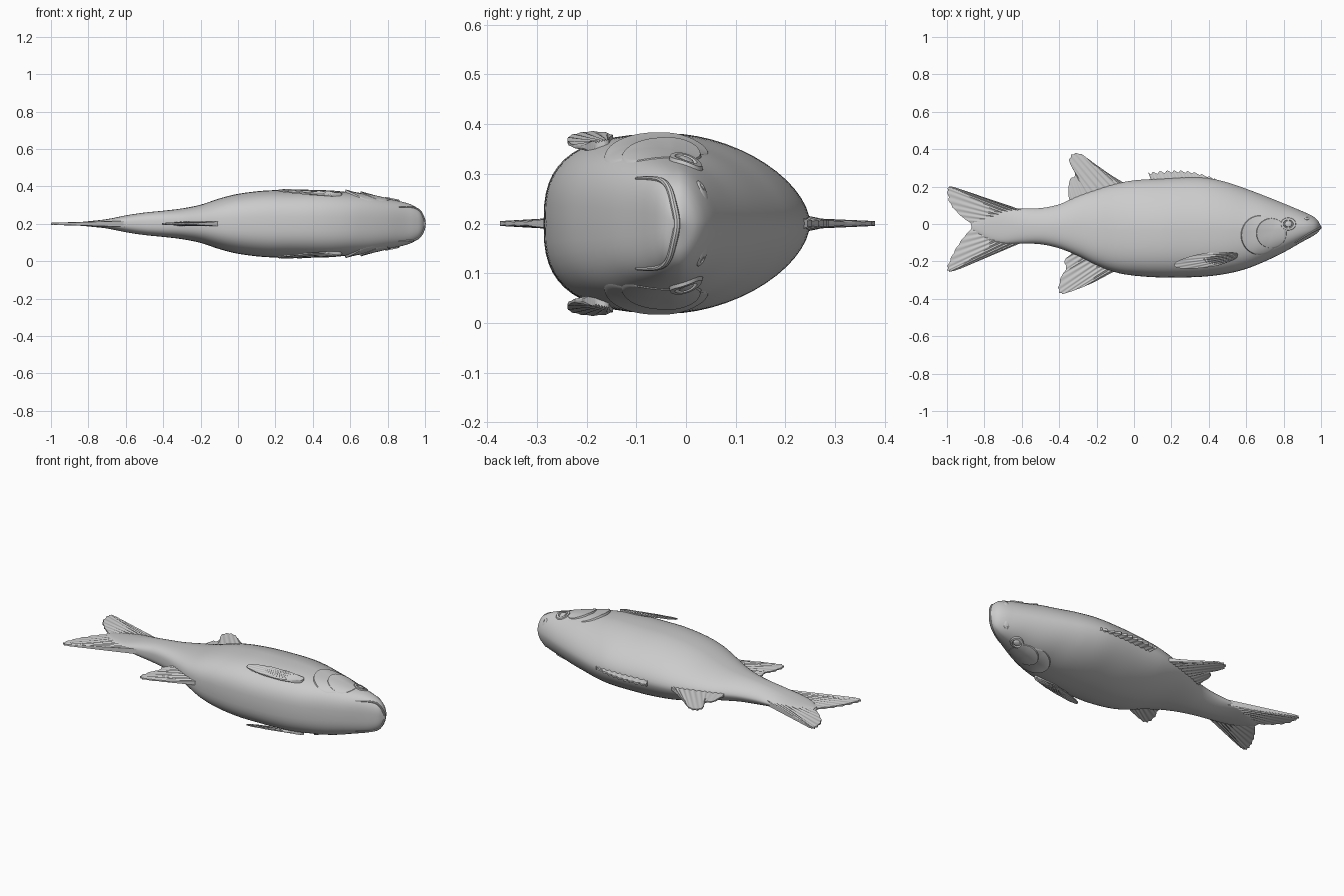
import bpy, bmesh, math
from mathutils import Vector

cube = bpy.data.objects.get("Cube")
if cube:
    bpy.data.objects.remove(cube, do_unlink=True)

ZC = 0.2  # height of the fish's plane of symmetry

grey = bpy.data.materials.new("plain grey")
grey.use_nodes = True
grey.diffuse_color = (0.6, 0.6, 0.6, 1)
grey.node_tree.nodes["Principled BSDF"].inputs["Base Color"].default_value = (0.6, 0.6, 0.6, 1)


def finish(name, bm, angle=40):
    bmesh.ops.recalc_face_normals(bm, faces=bm.faces)
    mesh = bpy.data.meshes.new(name)
    bm.to_mesh(mesh)
    bm.free()
    mesh.materials.append(grey)
    obj = bpy.data.objects.new(name, mesh)
    bpy.context.collection.objects.link(obj)
    bpy.ops.object.select_all(action='DESELECT')
    obj.select_set(True)
    bpy.context.view_layer.objects.active = obj
    bpy.ops.object.shade_smooth_by_angle(angle=math.radians(angle))
    return obj


# Body stations: x, back edge y, belly edge y, half width
STATIONS = [
    (-0.86, 0.015, -0.035, 0.008), (-0.78, 0.06, -0.085, 0.016), (-0.7, 0.085, -0.105, 0.025),
    (-0.6, 0.083, -0.105, 0.045), (-0.5, 0.085, -0.108, 0.06), (-0.4, 0.105, -0.13, 0.07),
    (-0.3, 0.15, -0.17, 0.082), (-0.2, 0.185, -0.22, 0.102), (-0.1, 0.215, -0.258, 0.135),
    (0.0, 0.233, -0.276, 0.16), (0.15, 0.243, -0.286, 0.178), (0.3, 0.25, -0.285, 0.18),
    (0.4, 0.245, -0.279, 0.181), (0.5, 0.222, -0.265, 0.178), (0.6, 0.188, -0.24, 0.168),
    (0.7, 0.15, -0.2, 0.157), (0.8, 0.11, -0.152, 0.135), (0.9, 0.068, -0.095, 0.112),
    (0.95, 0.045, -0.068, 0.09), (0.98, 0.022, -0.048, 0.06), (1.0, -0.012, -0.022, 0.008),
]
N_BACK, N_BELLY = 1.75, 2.8


def section(x):
    """Smoothly interpolated (back, belly, half width) at x."""
    x = min(max(x, STATIONS[0][0]), STATIONS[-1][0])
    i = next(k for k in range(len(STATIONS) - 1) if x <= STATIONS[k + 1][0])
    a, b = STATIONS[i], STATIONS[i + 1]
    p, q = STATIONS[max(i - 1, 0)], STATIONS[min(i + 2, len(STATIONS) - 1)]
    h = b[0] - a[0]
    t = (x - a[0]) / h
    out = []
    for k in (1, 2, 3):
        m0 = (b[k] - p[k]) / (b[0] - p[0]) * h
        m1 = (q[k] - a[k]) / (q[0] - a[0]) * h
        out.append((2*t**3 - 3*t*t + 1) * a[k] + (t**3 - 2*t*t + t) * m0
                   + (3*t*t - 2*t**3) * b[k] + (t**3 - t*t) * m1)
    return out


def middle(back, belly):
    return belly + 0.48 * (back - belly)


def half_width(x, y):
    back, belly, w = section(x)
    mid = middle(back, belly)
    t, n = ((y - mid) / (back - mid), N_BACK) if y > mid else ((mid - y) / (mid - belly), N_BELLY)
    return w * max(0.0, 1 - min(t, 1) ** n) ** (1 / n)


def spline(pts, t):
    """Point on a smooth curve through pts, t in 0..1."""
    f = t * (len(pts) - 1)
    i = min(int(f), len(pts) - 2)
    f -= i
    a, b = Vector(pts[i]), Vector(pts[i + 1])
    p, q = Vector(pts[max(i - 1, 0)]), Vector(pts[min(i + 2, len(pts) - 1)])
    return 0.5 * (2*a + (b - p)*f + (2*p - 5*a + 4*b - q)*f*f + (3*a - p - 3*b + q)*f**3)


# Body loft, round belly and narrower back, closer rings at the snout
bm = bmesh.new()
SEG, ROWS = 56, 100
rings = []
for r in range(ROWS + 1):
    s = r / ROWS
    x = -0.86 + 1.86 * math.sin(s * math.pi / 2) ** 1.0 if s > 0.7 else \
        -0.86 + 1.86 * math.sin(0.35 * math.pi) * s / 0.7
    back, belly, w = section(x)
    mid = middle(back, belly)
    ring = []
    for k in range(SEG):
        a = 2 * math.pi * k / SEG
        c, sn = math.cos(a), math.sin(a)
        n = N_BACK if sn > 0 else N_BELLY
        reach = back - mid if sn > 0 else mid - belly
        y = mid + math.copysign(reach * abs(sn) ** (2 / n), sn)
        ring.append(bm.verts.new((x, y, ZC + math.copysign(w * abs(c) ** (2 / n), c))))
    rings.append(ring)
for a, b in zip(rings, rings[1:]):
    for k in range(SEG):
        bm.faces.new((a[k], a[(k + 1) % SEG], b[(k + 1) % SEG], b[k]))
bm.faces.new(rings[0])
bm.faces.new(rings[-1])
finish("body", bm, 60)


def fin(name, root, tip, thick, rays, scallop=0.0, place=lambda x, y, z: (x, y, ZC + z)):
    """Ribbed fin spanned between a root curve and a tip curve."""
    bm = bmesh.new()
    nu, nv = rays * 6, 10
    grids = []
    for side in (1, -1):
        grid = []
        for i in range(nu + 1):
            u = i / nu
            a, b = spline(root, u), spline(tip, u)
            ray = math.cos(2 * math.pi * u * rays)
            col = []
            for j in range(nv + 1):
                v = j / nv
                p = a.lerp(b, v * (1 - scallop * (1 - ray) / 2))
                z = thick * (1 - 0.65 * v) * (0.8 + 0.2 * ray)
                col.append(bm.verts.new(place(p.x, p.y, side * z)))
            grid.append(col)
        grids.append(grid)
        for i in range(nu):
            for j in range(nv):
                bm.faces.new((grid[i][j], grid[i + 1][j], grid[i + 1][j + 1], grid[i][j + 1]))
    # Close the rim
    rims = [[g[i][0] for i in range(nu)] + [g[nu][j] for j in range(nv)]
            + [g[i][nv] for i in range(nu, 0, -1)] + [g[0][j] for j in range(nv, 0, -1)] for g in grids]
    for k in range(len(rims[0])):
        m = (k + 1) % len(rims[0])
        bm.faces.new((rims[0][k], rims[0][m], rims[1][m], rims[1][k]))
    finish(name, bm)


# Forked tail
fin("tail_fin", [(-0.6, 0.075), (-0.66, 0.04), (-0.68, -0.01), (-0.66, -0.06), (-0.6, -0.1)],
    [(-0.94, 0.19), (-0.985, 0.202), (-1.0, 0.18), (-0.985, 0.11), (-0.93, 0.045), (-0.87, -0.01),
     (-0.92, -0.08), (-0.97, -0.16), (-1.0, -0.235), (-0.985, -0.256), (-0.93, -0.24)], 0.016, 18, 0.02)

# Rear back fin and belly fin
fin("rear_back_fin", [(-0.02, 0.2), (-0.12, 0.18), (-0.24, 0.14), (-0.34, 0.1)],
    [(-0.13, 0.265), (-0.22, 0.33), (-0.285, 0.376), (-0.33, 0.375), (-0.347, 0.335),
     (-0.315, 0.265), (-0.345, 0.235), (-0.35, 0.15)], 0.014, 11, 0.03)
fin("belly_fin", [(-0.08, -0.24), (-0.16, -0.21), (-0.24, -0.17), (-0.32, -0.14)],
    [(-0.22, -0.315), (-0.31, -0.352), (-0.385, -0.375), (-0.406, -0.35), (-0.39, -0.28),
     (-0.365, -0.24), (-0.372, -0.195), (-0.34, -0.165)], 0.014, 11, 0.03)

# Low spiny fin along the back
fin("spiny_back_fin", [(0.46, 0.21), (0.34, 0.225), (0.22, 0.22), (0.1, 0.215)],
    [(0.43, 0.245), (0.31, 0.28), (0.19, 0.287), (0.075, 0.276)], 0.02, 10, 0.2)


def patch(name, side, centre, radii, profile):
    """Raised disc laid on the body; profile(r, angle) gives the lift."""
    bm = bmesh.new()
    steps, seg = 14, 40

    def vert(r, a):
        x = centre[0] + radii[0] * r * math.cos(a)
        y = centre[1] + radii[1] * r * math.sin(a)
        return bm.verts.new((x, y, ZC + side * (half_width(x, y) + profile(r, a))))
    hub = vert(0, 0)
    rows = [[vert(i / steps, 2 * math.pi * k / seg) for k in range(seg)] for i in range(1, steps + 1)]
    for k in range(seg):
        m = (k + 1) % seg
        bm.faces.new((hub, rows[0][k], rows[0][m]))
        for a, b in zip(rows, rows[1:]):
            bm.faces.new((a[k], b[k], b[m], a[m]))
    obj = finish(name, bm)
    if side * sum(p.normal.z for p in obj.data.polygons) < 0:
        obj.data.flip_normals()


def gill(r, a):
    return -0.012 if r > 0.97 else 0.001 + 0.014 * max(0, -math.cos(a)) * r * r


def cheek(r, a):
    return -0.012 if r > 0.97 else 0.002 + 0.011 * max(0, -math.cos(a + 0.4)) * r * r


def eye(r, a):
    if r < 0.5:
        return 0.009 * math.sqrt(1 - (r / 0.55) ** 2)
    return -0.002 if r < 0.62 else (0.007 if r < 0.93 else -0.006)


def nostril(r, a):
    return 0.005 * (1 - r ** 4) - (0.004 if r < 0.4 else 0)


for side, label in ((1, "upper"), (-1, "lower")):
    patch(label + "_gill_cover", side, (0.675, -0.06), (0.107, 0.112), gill)
    patch(label + "_cheek", side, (0.735, -0.05), (0.085, 0.085), cheek)
    patch(label + "_eye", side, (0.825, 0.0), (0.042, 0.035), eye)
    patch(label + "_nostril", side, (0.925, 0.033), (0.014, 0.011), nostril)

    # Side fin swept back beside the belly
    def side_place(x, y, z, s=side):
        lift = 0.152 + 0.032 * (0.55 - x) / 0.33 + 0.25 * (y + 0.195)
        return (x, y, ZC + s * (lift + z))
    fin(label + "_side_fin", [(0.55, -0.155), (0.555, -0.165), (0.55, -0.18), (0.535, -0.19)],
        [(0.44, -0.147), (0.33, -0.165), (0.24, -0.195), (0.215, -0.218), (0.235, -0.235),
         (0.32, -0.238), (0.43, -0.226), (0.5, -0.205)], 0.011, 8, 0.0, side_place)

# Lip line wrapping the snout
lip = [(0.86, -0.1), (0.9, -0.075), (0.94, -0.05), (0.97, -0.034), (0.99, -0.024)]
path = [(x, y, ZC + half_width(x, y)) for x, y in lip] + [(0.997, -0.018, ZC)] \
    + [(x, y, ZC - half_width(x, y)) for x, y in reversed(lip)]
bm = bmesh.new()
loops = []
for i in range(49):
    p = spline(path, i / 48)
    d = (spline(path, min(1, i / 48 + 0.01)) - spline(path, max(0, i / 48 - 0.01))).normalized()
    e1 = d.cross(Vector((0, 1, 0))).normalized()
    e2 = d.cross(e1)
    rad = 0.003 + 0.004 * math.sin(math.pi * i / 48)
    loops.append([bm.verts.new(p + rad * (e1 * math.cos(k * math.pi / 4) + e2 * math.sin(k * math.pi / 4)))
                  for k in range(8)])
for a, b in zip(loops, loops[1:]):
    for k in range(8):
        bm.faces.new((a[k], a[(k + 1) % 8], b[(k + 1) % 8], b[k]))
bm.faces.new(loops[0])
bm.faces.new(loops[-1])
finish("lip", bm)
